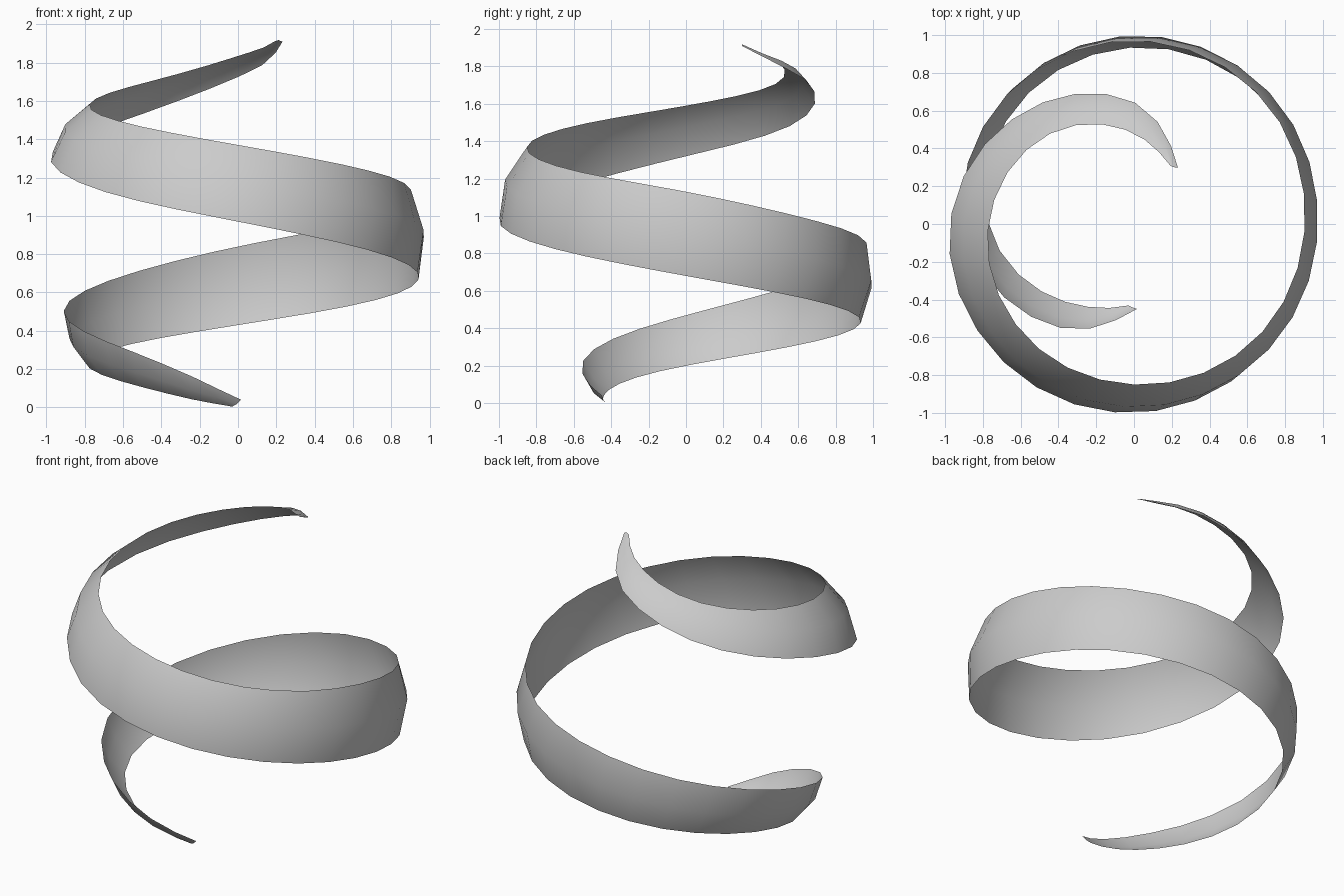
import bpy, bmesh, math

if "Cube" in bpy.data.objects:
    bpy.data.objects.remove(bpy.data.objects["Cube"])

# Stations along the peel: angle, lower edge radius/height, upper edge radius/height
STATIONS = [
    (269, .425, .000, .450, .040), (245, .488, .035, .615, .170),
    (225, .565, .080, .720, .275), (180, .770, .200, .900, .470),
    (135, .880, .315, .960, .660), (90, .935, .430, .970, .840),
    (45, .955, .550, .950, .980), (0, .945, .680, .905, 1.130),
    (-45, .970, .820, .885, 1.250), (-90, 1.000, .970, .850, 1.370),
    (-135, 1.005, 1.130, .825, 1.485), (-180, .975, 1.320, .770, 1.590),
    (-225, .835, 1.500, .660, 1.700), (-270, .645, 1.725, .480, 1.835),
    (-290, .500, 1.820, .400, 1.880), (-305, .378, 1.910, .355, 1.920),
]
SEGMENTS = 46
SKEW = 3.0      # the cross-section leans so that it stays square to the path
BULGE = 0.11    # outward bow of the middle line relative to the width


def slope(i, k):
    a, b = STATIONS[max(i - 1, 0)], STATIONS[min(i + 1, len(STATIONS) - 1)]
    return (b[k] - a[k]) / (b[0] - a[0])


def sample(angle, k):
    """Smooth (Hermite) interpolation of column k at an angle."""
    angle = min(max(angle, STATIONS[-1][0]), STATIONS[0][0])
    i = 0
    while i < len(STATIONS) - 2 and angle < STATIONS[i + 1][0]:
        i += 1
    a, b = STATIONS[i], STATIONS[i + 1]
    h = b[0] - a[0]
    t = (angle - a[0]) / h
    return ((2*t**3 - 3*t**2 + 1) * a[k] + (t**3 - 2*t**2 + t) * h * slope(i, k)
            + (3*t**2 - 2*t**3) * b[k] + (t**3 - t**2) * h * slope(i + 1, k))


def polar(angle, r, z):
    a = math.radians(angle)
    return (r * math.cos(a), r * math.sin(a), z)


# Spiral ribbon: three lines of points joined by two rows of quads
bm = bmesh.new()
rows = []
first, last = STATIONS[0][0], STATIONS[-1][0]
for s in range(SEGMENTS + 1):
    ang = first + (last - first) * s / SEGMENTS
    lo, up = ang - SKEW, ang + SKEW
    r0, z0 = sample(ang, 1), sample(ang, 2)
    r1, z1 = sample(ang, 3), sample(ang, 4)
    mid = ((r0 + r1) / 2 + BULGE * (z1 - z0), (z0 + z1) / 2 - BULGE * (r1 - r0))
    rows.append([bm.verts.new(polar(lo, sample(lo, 1), sample(lo, 2))),
                 bm.verts.new(polar(ang, *mid)),
                 bm.verts.new(polar(up, sample(up, 3), sample(up, 4)))])
for a, b in zip(rows, rows[1:]):
    for k in range(2):
        f = bm.faces.new((a[k], a[k + 1], b[k + 1], b[k]))
        f.smooth = True
mesh = bpy.data.meshes.new("spiral_ribbon")
bm.to_mesh(mesh)
bm.free()
ribbon = bpy.data.objects.new("spiral_ribbon", mesh)
bpy.context.collection.objects.link(ribbon)
